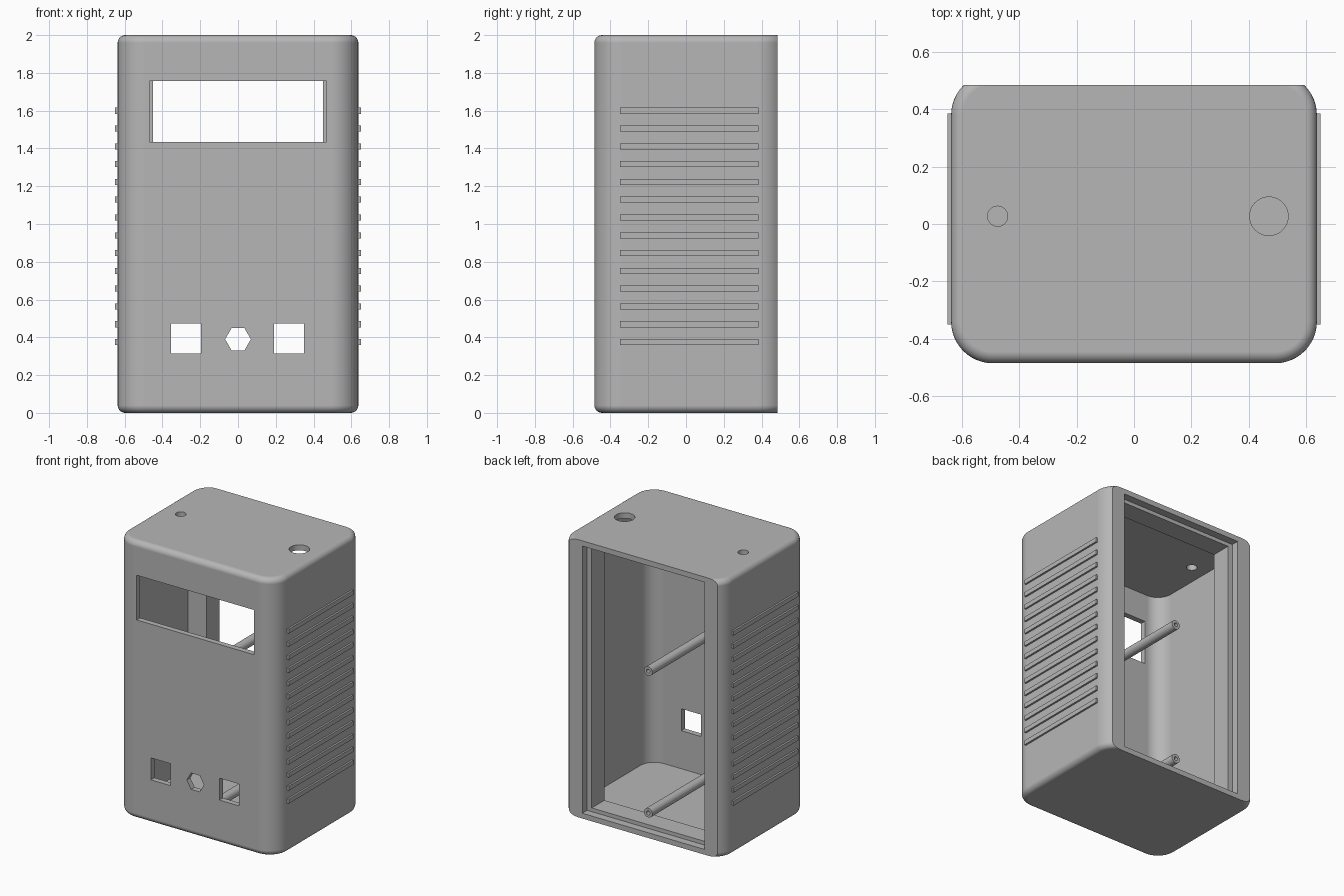
import bpy, bmesh, math
from mathutils import Matrix, Vector

cube = bpy.data.objects.get("Cube")
if cube:
    bpy.data.objects.remove(cube, do_unlink=True)

grey = bpy.data.materials.new("plain grey")
grey.use_nodes = True
COLOUR = (0.47, 0.47, 0.47, 1)
grey.diffuse_color = COLOUR
grey.node_tree.nodes["Principled BSDF"].inputs["Base Color"].default_value = COLOUR

WALL = 0.04
HALF_X, FRONT, BACK = 0.637, -0.485, 0.485
LIP_FRONT, LEDGE = 0.285, 0.43


def finish(bm, name):
    bmesh.ops.recalc_face_normals(bm, faces=bm.faces)
    mesh = bpy.data.meshes.new(name)
    bm.to_mesh(mesh)
    bm.free()
    mesh.materials.append(grey)
    ob = bpy.data.objects.new(name, mesh)
    bpy.context.collection.objects.link(ob)
    return ob


def select_only(ob):
    bpy.ops.object.select_all(action='DESELECT')
    ob.select_set(True)
    bpy.context.view_layer.objects.active = ob


def box(name, x, y, z):
    """Box from (low, high) ranges on each axis."""
    bm = bmesh.new()
    bmesh.ops.create_cube(bm, size=1)
    for v in bm.verts:
        v.co = [(r[0] + r[1]) / 2 + c * (r[1] - r[0]) for c, r in zip(v.co, (x, y, z))]
    return finish(bm, name)


def rod(name, radius, length, centre, axis, sides=48):
    """Prism along y or z; a vertex points along x."""
    bm = bmesh.new()
    bmesh.ops.create_cone(bm, cap_ends=True, segments=sides, radius1=radius,
                          radius2=radius, depth=length)
    spin = math.pi / 2 if sides == 6 else 0
    turn = Matrix.Rotation(math.pi / 2, 4, 'X') if axis == 'y' else Matrix()
    bm.transform(Matrix.Translation(centre) @ turn @ Matrix.Rotation(spin, 4, 'Z'))
    return finish(bm, name)


def rounded_outline(half_x, y0, y1, radius, inset, steps=12):
    r = radius - inset
    cx = half_x - radius
    corners = [(cx, y1 - radius), (-cx, y1 - radius), (-cx, y0 + radius), (cx, y0 + radius)]
    return [(x + r * math.cos((q + i / steps) * math.pi / 2),
             y + r * math.sin((q + i / steps) * math.pi / 2))
            for q, (x, y) in enumerate(corners) for i in range(steps + 1)]


def rounded_block(name, half_x, y0, y1, radius, levels, cut_y):
    """Stack of rounded outlines at (z, inset) levels, sliced flat at the back."""
    bm = bmesh.new()
    rings = [[bm.verts.new((x, y, z)) for x, y in
              rounded_outline(half_x, y0, y1, radius, inset)] for z, inset in levels]
    for a, b in zip(rings, rings[1:]):
        for i in range(len(a)):
            j = (i + 1) % len(a)
            bm.faces.new((a[i], a[j], b[j], b[i]))
    bm.faces.new(rings[0])
    bm.faces.new(rings[-1])
    geom = bm.verts[:] + bm.edges[:] + bm.faces[:]
    cut = bmesh.ops.bisect_plane(bm, geom=geom, plane_co=(0, cut_y, 0),
                                 plane_no=(0, 1, 0), clear_outer=True)
    rim = [e for e in cut["geom_cut"] if isinstance(e, bmesh.types.BMEdge)]
    bmesh.ops.edgeloop_fill(bm, edges=rim)
    return finish(bm, name)


def carve(target, cutter):
    mod = target.modifiers.new("cut", 'BOOLEAN')
    mod.operation, mod.solver, mod.object = 'DIFFERENCE', 'EXACT', cutter
    select_only(target)
    bpy.ops.object.modifier_apply(modifier=mod.name)
    bpy.data.objects.remove(cutter, do_unlink=True)


def smooth(ob):
    select_only(ob)
    bpy.ops.object.shade_smooth_by_angle(angle=math.radians(30))
    mod = ob.modifiers.new("even shading", 'WEIGHTED_NORMAL')
    mod.keep_sharp = True


# Outer shell with softened top and bottom edges
FILLET, STEPS = 0.04, 6
lower = [(FILLET * (1 - math.sin(a)), FILLET * (1 - math.cos(a)))
         for a in (math.pi / 2 * (1 - i / STEPS) for i in range(STEPS + 1))]
levels = lower + [(2 - z, inset) for z, inset in reversed(lower)]
shell = rounded_block("case_shell", HALF_X, FRONT, BACK + WALL, 0.145, levels, BACK)

# Hollow inside, lip opening and lid recess
carve(shell, rounded_block("cavity", HALF_X - WALL, FRONT + WALL, BACK, 0.11,
                           [(WALL, 0), (2 - WALL, 0)], LIP_FRONT))
carve(shell, box("lip_opening", (-0.45, 0.45), (LIP_FRONT - 0.1, BACK + 0.1), (0.065, 1.935)))
carve(shell, box("lid_recess", (-0.487, 0.487), (LEDGE, BACK + 0.1), (0.038, 1.962)))

# Front display window, two square ports and a hexagonal port
through = (FRONT - 0.1, FRONT + 0.1)
carve(shell, box("window", (-0.468, 0.468), through, (1.435, 1.757)))
for x in (-0.276, 0.27):
    carve(shell, box("square_port", (x - 0.079, x + 0.079), through, (0.314, 0.472)))
carve(shell, rod("hex_port", 0.068, 0.2, Vector((0, FRONT, 0.39)), 'y', 6))

# Round holes in the top
for x, r in ((0.47, 0.067), (-0.475, 0.035)):
    carve(shell, rod("top_hole", r, 0.2, Vector((x, 0.027, 2)), 'z'))
smooth(shell)

# Raised grip ribs on both sides
for side, sign in (("left", 1), ("right", -1)):
    xs = sorted((sign * 0.62, sign * 0.65))
    for i in range(14):
        z = 0.375 + i * 0.0942
        box(f"{side}_rib_{i + 1}", xs, (-0.35, 0.385), (z - 0.016, z + 0.016))

# Bored mounting posts behind the front wall
for name, z in (("upper", 1.17), ("lower", 0.15)):
    start = FRONT + WALL / 2
    post = rod(f"{name}_post", 0.033, LEDGE - start, Vector((0, (LEDGE + start) / 2, z)), 'y', 32)
    carve(post, rod("bore", 0.014, 0.4, Vector((0, LEDGE, z)), 'y', 24))
    smooth(post)
